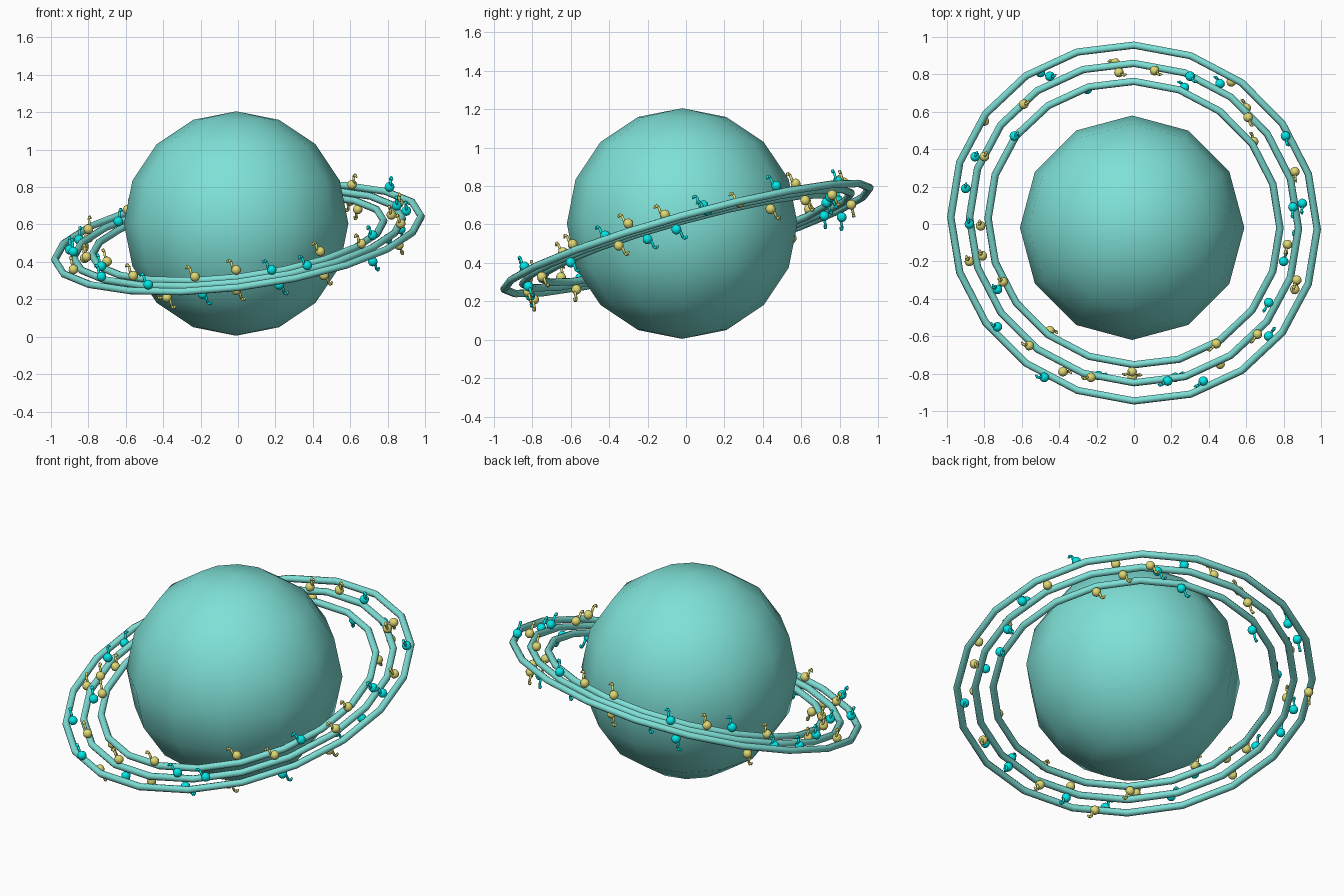
import bpy, bmesh, math
from mathutils import Matrix, Vector

cube = bpy.data.objects.get("Cube")
if cube:
    bpy.data.objects.remove(cube)


def material(name, rgb):
    m = bpy.data.materials.new(name)
    m.use_nodes = True
    m.diffuse_color = (*rgb, 1)
    m.node_tree.nodes["Principled BSDF"].inputs["Base Color"].default_value = (*rgb, 1)
    return m


teal = material("soft_teal", (0.21, 0.75, 0.68))
gold = material("pale_gold", (0.74, 0.69, 0.17))
cyan = material("bright_cyan", (0.0, 0.8, 0.8))


def smooth(obj):
    for p in obj.data.polygons:
        p.use_smooth = True


# Planet
bpy.ops.mesh.primitive_uv_sphere_add(segments=12, ring_count=8, radius=0.6,
                                     location=(-0.01, -0.02, 0.605))
planet = bpy.context.object
planet.name = "planet"
planet.data.materials.append(teal)
smooth(planet)

# Tilted rings
ring_center = Vector((0, 0.005, 0.527))
tilt = Matrix.Rotation(math.radians(15.5), 4, 'X') @ Matrix.Rotation(math.radians(-7), 4, 'Y')
normal = tilt.to_3x3() @ Vector((0, 0, 1))
for name, radius in (("outer_ring", 0.987), ("middle_ring", 0.886), ("inner_ring", 0.786)):
    bpy.ops.mesh.primitive_torus_add(major_segments=20, minor_segments=8,
                                     major_radius=radius, minor_radius=0.02)
    ring = bpy.context.object
    ring.name = name
    ring.matrix_world = Matrix.Translation(ring_center) @ tilt
    ring.data.materials.append(teal)
    smooth(ring)


# Musical note: round head, thin stem and curled flag
def note_mesh(name, mat):
    bm = bmesh.new()
    bmesh.ops.create_uvsphere(bm, u_segments=12, v_segments=8, radius=0.026)
    path = [(0.016, 0, 0), (0.022, 0, 0.05), (0.034, 0, 0.058), (0.046, 0, 0.046)]
    widths = [0.007, 0.007, 0.009, 0.004]
    points = [Vector(p) for p in path]
    for i in range(len(points) - 1):
        a, b = points[i], points[i + 1]
        turn = (b - a).to_track_quat('Z', 'Y').to_matrix().to_4x4()
        bmesh.ops.create_cone(bm, cap_ends=True, segments=8, radius1=widths[i],
                              radius2=widths[i + 1], depth=(b - a).length,
                              matrix=Matrix.Translation((a + b) / 2) @ turn)
    for f in bm.faces:
        f.smooth = True
    mesh = bpy.data.meshes.new(name)
    bm.to_mesh(mesh)
    bm.free()
    mesh.materials.append(mat)
    return mesh


# Scatter notes at a height over the ring plane, hanging upside down below it
def scatter(name, mesh, height, spots):
    for x, y in spots:
        x, y = x / 100, y / 100
        z = ring_center.z - (normal.x * x + normal.y * y) / normal.z + height
        spin = Matrix.Rotation(math.atan2(y, x) - math.pi / 2, 4, 'Z')
        flip = Matrix.Rotation(math.pi if height < 0 else 0, 4, 'Y')
        note = bpy.data.objects.new(name, mesh)
        bpy.context.collection.objects.link(note)
        note.matrix_world = Matrix.Translation((x, y, z)) @ tilt @ spin @ flip


cyan_note = note_mesh("cyan_note", cyan)
gold_note = note_mesh("gold_note", gold)
scatter("cyan_note_above", cyan_note, 0.04, [
    (-45, 79), (30, 79), (81, 47), (85, 9), (72, -42), (37, -84), (18, -84),
    (-48, -82), (-73, -55), (-73, -35), (-88, 0), (-64, 47)])
scatter("cyan_note_level", cyan_note, 0, [(90, 11), (-90, 19), (-85, 36)])
scatter("cyan_note_below", cyan_note, -0.05, [
    (-50, 81), (-25, 72), (27, 73), (46, 75), (80, -20), (72, -60), (22, -82),
    (-19, -81), (87, -5)])
scatter("gold_note_above", gold_note, 0.05, [
    (-8, 81), (11, 82), (61, 57), (82, -11), (87, -30), (66, -59), (44, -64),
    (-1, -79), (-23, -82), (-56, -65), (-70, -31), (-81, -17), (-80, 36), (-59, 64)])
scatter("gold_note_level", gold_note, 0, [(86, 28), (-88, -20), (-82, -1)])
scatter("gold_note_below", gold_note, -0.05, [
    (-10, 86), (52, 76), (60, 62), (64, 44), (46, -75), (-1, -82), (-38, -79),
    (-45, -57), (-80, 55), (86, -35)])
